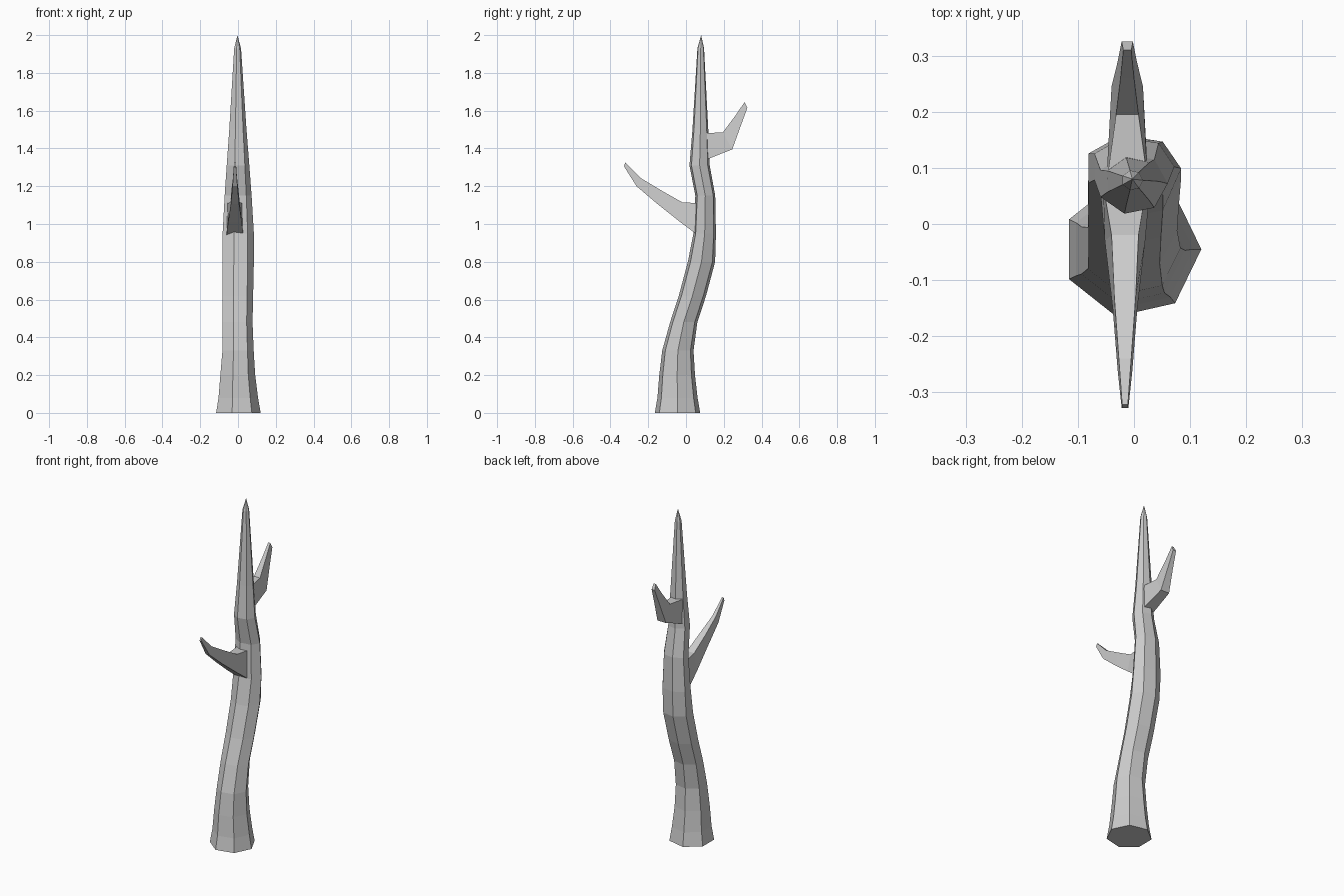
import bpy
from math import cos, sin, tau


def make_object(name, verts, faces):
    mesh = bpy.data.meshes.new(name)
    mesh.from_pydata(verts, [], faces)
    mesh.update()
    obj = bpy.data.objects.new(name, mesh)
    bpy.context.collection.objects.link(obj)
    return obj


def loft(name, rings, tip=None):
    """Skin a list of equal rings, capped at both ends or closed to a tip."""
    n = len(rings[0])
    verts = [p for ring in rings for p in ring]
    faces = [tuple(reversed(range(n)))]
    for k in range(len(rings) - 1):
        for i in range(n):
            j = (i + 1) % n
            faces.append((k*n + i, k*n + j, (k + 1)*n + j, (k + 1)*n + i))
    last = (len(rings) - 1) * n
    if tip:
        verts.append(tip)
        faces += [(last + i, last + (i + 1) % n, len(verts) - 1) for i in range(n)]
    else:
        faces.append(tuple(range(last, last + n)))
    return make_object(name, verts, faces)


# Trunk: seven-sided rings (z, centre x, centre y, radius x, radius y)
trunk = [
    (0.00, -0.004, -0.045, 0.124, 0.123),
    (0.08, -0.004, -0.045, 0.110, 0.109),
    (0.20, -0.006, -0.047, 0.097, 0.097),
    (0.33, -0.004, -0.043, 0.087, 0.085),
    (0.48, -0.006, -0.012, 0.083, 0.074),
    (0.62, -0.005, 0.034, 0.085, 0.074),
    (0.80, -0.003, 0.082, 0.087, 0.074),
    (0.95, -0.003, 0.099, 0.087, 0.061),
    (1.15, -0.003, 0.102, 0.075, 0.054),
    (1.31, -0.003, 0.072, 0.063, 0.055),
    (1.50, -0.003, 0.076, 0.048, 0.043),
    (1.93, -0.003, 0.078, 0.019, 0.018),
]
rings = [[(cx + rx*cos(tau*i/7), cy + ry*sin(tau*i/7), z) for i in range(7)]
         for z, cx, cy, rx, ry in trunk]
loft("trunk", rings, (-0.003, 0.08, 2.0))


# Branches: four-sided; (top y, top z, bottom y, bottom z, top half width, bottom half width)
def branch(name, cx, stations, flip):
    rings = []
    for ty, tz, by, bz, tw, bw in stations:
        ring = [(cx - bw, by, bz), (cx + bw, by, bz), (cx + tw, ty, tz), (cx - tw, ty, tz)]
        rings.append(ring[::-1] if flip else ring)
    loft(name, rings)


branch("front_branch", -0.016, [
    (0.07, 1.11, 0.07, 0.935, 0.039, 0.045),
    (-0.02, 1.115, -0.03, 1.01, 0.024, 0.036),
    (-0.13, 1.177, -0.15, 1.105, 0.019, 0.022),
    (-0.24, 1.243, -0.262, 1.20, 0.011, 0.013),
    (-0.322, 1.325, -0.328, 1.305, 0.005, 0.006),
], False)
branch("back_branch", -0.012, [
    (0.08, 1.48, 0.08, 1.33, 0.036, 0.037),
    (0.195, 1.485, 0.245, 1.395, 0.020, 0.028),
    (0.26, 1.572, 0.29, 1.52, 0.012, 0.017),
    (0.31, 1.645, 0.325, 1.615, 0.007, 0.010),
], True)
